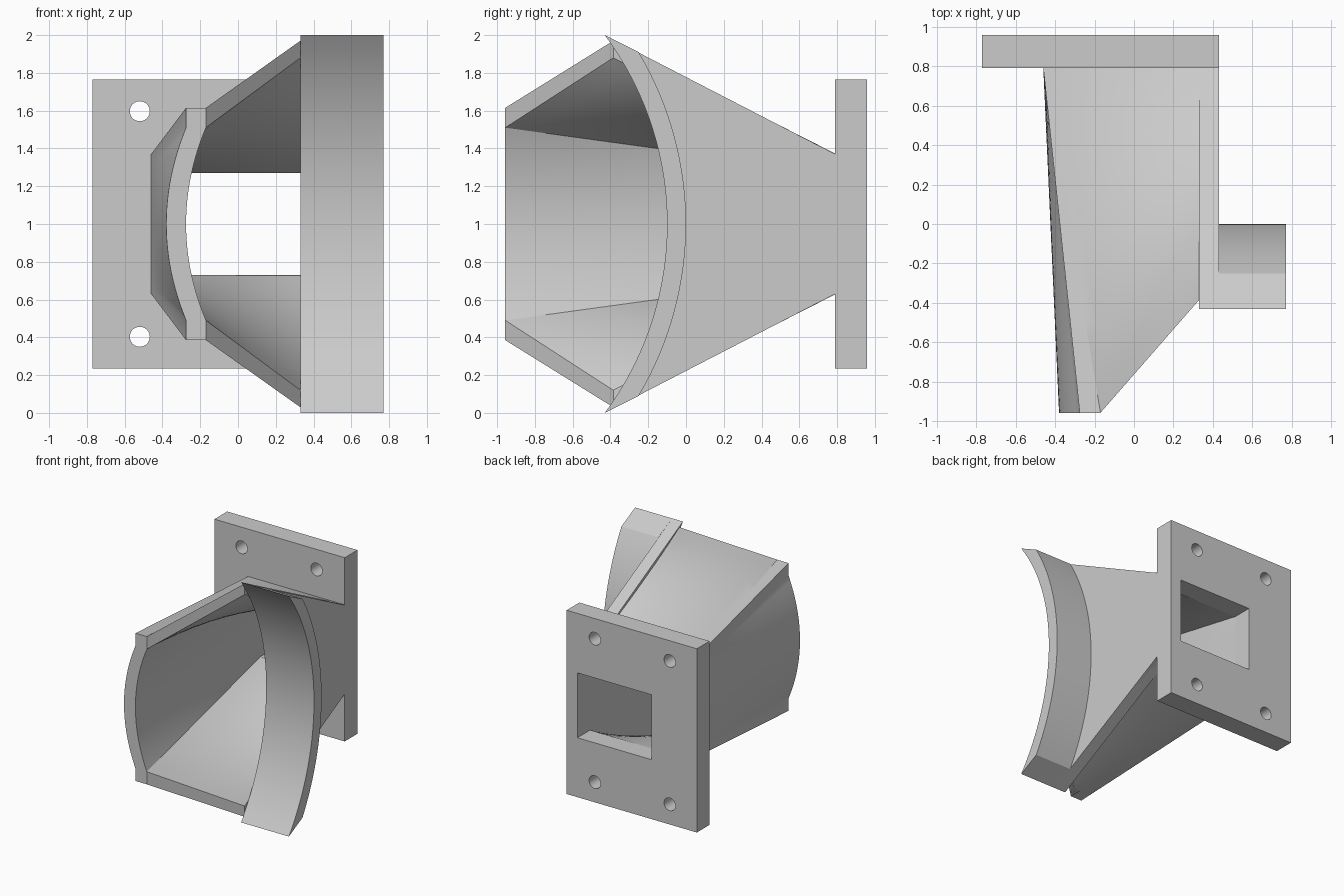
import bpy, bmesh, math
from mathutils import Vector

cube = bpy.data.objects.get("Cube")
if cube:
    bpy.data.objects.remove(cube, do_unlink=True)

grey = bpy.data.materials.new("plain grey")
grey.use_nodes = True
grey.diffuse_color = (0.6, 0.6, 0.6, 1)
grey.node_tree.nodes["Principled BSDF"].inputs["Base Color"].default_value = (0.6, 0.6, 0.6, 1)

MID = 1.0            # height of the mirror plane
BACK = 0.79          # front face of the mounting plate
R_IN, R_OUT, ARC_Y = 1.68, 1.78, -1.78


def finish(name, bm, smooth=True):
    bmesh.ops.remove_doubles(bm, verts=bm.verts, dist=1e-4)
    bmesh.ops.recalc_face_normals(bm, faces=bm.faces)
    mesh = bpy.data.meshes.new(name)
    bm.to_mesh(mesh)
    bm.free()
    mesh.materials.append(grey)
    ob = bpy.data.objects.new(name, mesh)
    bpy.context.collection.objects.link(ob)
    if smooth:
        bpy.ops.object.select_all(action='DESELECT')
        ob.select_set(True)
        bpy.context.view_layer.objects.active = ob
        bpy.ops.object.shade_smooth_by_angle(angle=math.radians(25))
    return ob


def box(name, x0, x1, y0, y1, half):
    bm = bmesh.new()
    bmesh.ops.create_cube(bm, size=1)
    for v in bm.verts:
        v.co = ((x0 + x1) / 2 + v.co.x * (x1 - x0),
                (y0 + y1) / 2 + v.co.y * (y1 - y0), MID + v.co.z * 2 * half)
    return finish(name, bm, False)


def arc(radius, half, n=32):
    """Points (y, z) of a bowed edge, bottom to top."""
    pts = []
    for i in range(n + 1):
        h = half * (2 * i / n - 1)
        pts.append((ARC_Y + math.sqrt(radius ** 2 - h ** 2), MID + h))
    return pts


def prism(name, outline, x0, x1):
    bm = bmesh.new()
    face = bm.faces.new([bm.verts.new((x0, y, z)) for y, z in outline])
    moved = bmesh.ops.extrude_face_region(bm, geom=[face])["geom"]
    bmesh.ops.translate(bm, vec=(x1 - x0, 0, 0),
                        verts=[g for g in moved if isinstance(g, bmesh.types.BMVert)])
    return finish(name, bm)


# Mounting plate with a rectangular throat and four bolt holes
plate = box("mounting_plate", -0.77, 0.43, BACK, 0.957, 0.765)
cutters = [box("throat_cutter", -0.35, 0.33, 0.6, 1.2, 0.27)]
for x in (-0.52, 0.17):
    for side in (-1, 1):
        bm = bmesh.new()
        bmesh.ops.create_cone(bm, cap_ends=True, segments=32, radius1=0.053,
                              radius2=0.053, depth=0.6)
        for v in bm.verts:
            v.co = (x + v.co.x, 0.87 + v.co.z, MID + side * 0.597 + v.co.y)
        cutters.append(finish("bolt_cutter", bm, False))
for c in cutters:
    c.hide_render = True
    mod = plate.modifiers.new("hole", 'BOOLEAN')
    mod.operation, mod.solver, mod.object = 'DIFFERENCE', 'EXACT', c
bpy.context.view_layer.update()
plate.data = bpy.data.meshes.new_from_object(
    plate.evaluated_get(bpy.context.evaluated_depsgraph_get()))
plate.modifiers.clear()
for c in cutters:
    bpy.data.objects.remove(c, do_unlink=True)
bpy.ops.object.select_all(action='DESELECT')
plate.select_set(True)
bpy.context.view_layer.objects.active = plate
bpy.ops.object.shade_smooth_by_angle(angle=math.radians(25))

# Flat tapered side wall, hollowed along its front edge
inner = arc(R_IN, 1.0)
prism("flat_side_wall", inner + [(BACK, MID + 0.37), (BACK, MID - 0.37)], 0.33, 0.43)

# Curved flange standing out from the side wall
prism("curved_flange", inner + arc(R_OUT, 0.91)[::-1], 0.43, 0.77)


# Horn shell: top panel, bowed wall and bottom panel lofted from throat to mouth
def contour(front_x, back_x, end_x, half_front, half_back, tip_half, lip):
    """Matching (mouth, throat) point pairs around the open section."""
    mouth_y, tip_y = -0.957, -0.385
    corner = Vector((-0.17, mouth_y, half_front))
    tip = Vector((0.33, tip_y, tip_half))
    top = []
    for i in range(13):
        u = 1 - i / 12
        top.append((corner.lerp(tip, u),
                    Vector((back_x + u * (end_x - back_x), BACK + 0.005, half_back))))
    wall = []
    for i in range(27):
        h = 1 - i / 13
        if lip:     # short straight lip before the bow starts
            d = half_front if i == 0 else -half_front if i == 26 else 0.51 * h * 13 / 12
        else:
            d = half_front * h
        bow = 0.105 * max(0, 1 - (d / 0.51) ** 2)
        wall.append((Vector((front_x - bow, mouth_y, d)),
                     Vector((back_x, BACK + 0.005, half_back * h))))
    flip = [tuple(Vector((p.x, p.y, -p.z)) for p in pair) for pair in top[::-1]]
    return top + wall + flip


outer = contour(-0.275, -0.46, 0.43, 0.615, 0.37, 0.97, True)
inside = contour(-0.17, -0.35, 0.33, 0.51, 0.27, 0.88, False)
bm = bmesh.new()
STEPS = 14
shells = []
for pairs in (outer, inside):
    shells.append([[bm.verts.new(m.lerp(t, k / STEPS) + Vector((0, 0, MID)))
                    for k in range(STEPS + 1)] for m, t in pairs])


def quad(a, b, c, d):
    bm.faces.new((a, b, c, d))


for grid in shells:
    for a, b in zip(grid, grid[1:]):
        for k in range(STEPS):
            quad(a[k], b[k], b[k + 1], a[k + 1])
o, n = shells
for i in range(len(o) - 1):
    for k in (0, STEPS):
        quad(o[i][k], o[i + 1][k], n[i + 1][k], n[i][k])
for i in (0, -1):
    for k in range(STEPS):
        quad(o[i][k], o[i][k + 1], n[i][k + 1], n[i][k])
bmesh.ops.dissolve_degenerate(bm, edges=bm.edges, dist=1e-5)
finish("horn_shell", bm)
